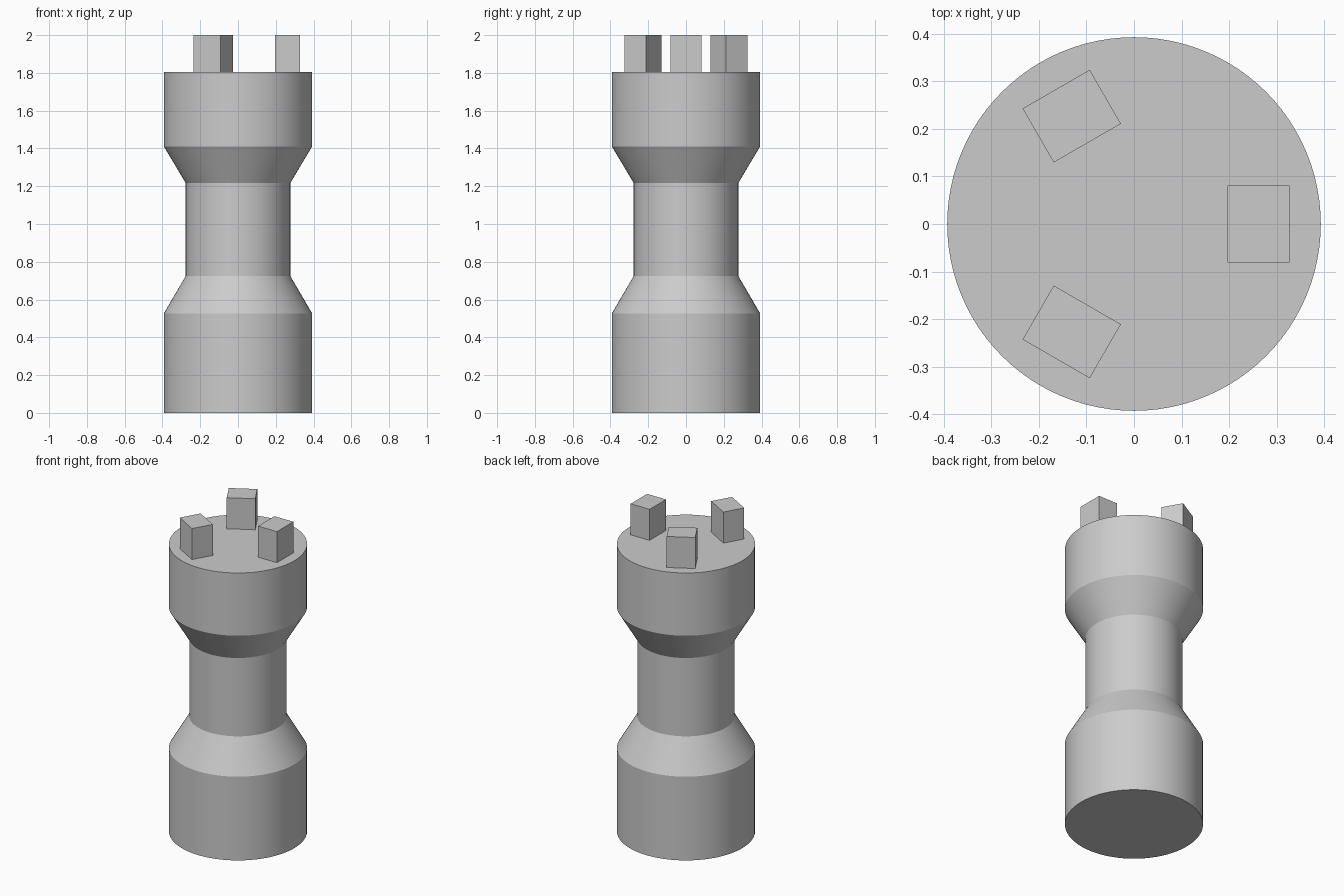
import bpy, bmesh
from math import radians, cos, sin
from mathutils import Matrix

cube = bpy.data.objects.get("Cube")
if cube:
    bpy.data.objects.remove(cube, do_unlink=True)

GREY = (0.6, 0.6, 0.6, 1.0)
grey = bpy.data.materials.new("plain_grey")
grey.use_nodes = True
grey.diffuse_color = GREY
grey.node_tree.nodes["Principled BSDF"].inputs["Base Color"].default_value = GREY


def make_object(name, bm):
    bmesh.ops.recalc_face_normals(bm, faces=bm.faces)
    mesh = bpy.data.meshes.new(name)
    bm.to_mesh(mesh)
    bm.free()
    mesh.materials.append(grey)
    obj = bpy.data.objects.new(name, mesh)
    bpy.context.collection.objects.link(obj)
    return obj


# Turned body: wide base, tapered waist, wide head, closed at both ends
WIDE, NARROW, TOP, SIDES = 0.393, 0.277, 1.805, 96
profile = [(WIDE, 0), (WIDE, 0.526), (NARROW, 0.725),
           (NARROW, 1.217), (WIDE, 1.411), (WIDE, TOP)]
bm = bmesh.new()
rings = []
for radius, z in profile:
    angles = [radians(360 * i / SIDES) for i in range(SIDES)]
    rings.append([bm.verts.new((radius * cos(a), radius * sin(a), z)) for a in angles])
for low, high in zip(rings, rings[1:]):
    for i in range(SIDES):
        j = (i + 1) % SIDES
        bm.faces.new((low[i], low[j], high[j], high[i]))
bm.faces.new(rings[0])
bm.faces.new(rings[-1])
body = make_object("body", bm)
bpy.ops.object.select_all(action="DESELECT")
body.select_set(True)
bpy.context.view_layer.objects.active = body
bpy.ops.object.shade_smooth_by_angle(angle=radians(20))

# Three upright lugs spaced evenly around the top
HEIGHT = 2 - TOP
for number in range(3):
    bm = bmesh.new()
    place = (Matrix.Rotation(radians(120 * number), 4, "Z")
             @ Matrix.Translation((0.262, 0, TOP + HEIGHT / 2))
             @ Matrix.Diagonal((0.131, 0.163, HEIGHT, 1)))
    bmesh.ops.create_cube(bm, size=1, matrix=place)
    make_object(f"top_lug_{number + 1}", bm)
